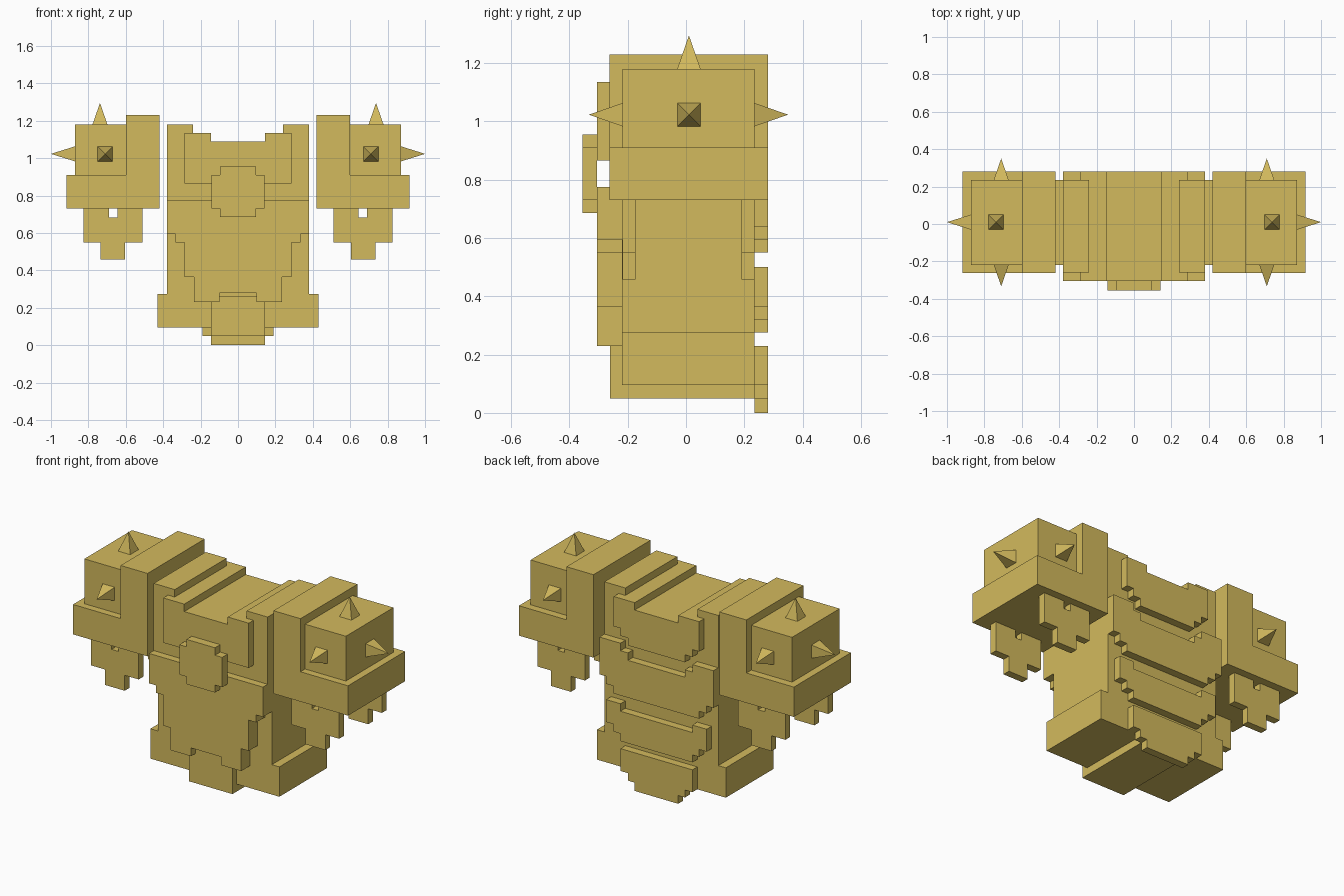
import bpy, bmesh, math
from mathutils import Matrix, Vector

if "Cube" in bpy.data.objects:
    bpy.data.objects.remove(bpy.data.objects["Cube"], do_unlink=True)

gold = bpy.data.materials.new("gold")
gold.use_nodes = True
GOLD = (0.65, 0.49, 0.11, 1.0)
gold.diffuse_color = GOLD
gold.node_tree.nodes["Principled BSDF"].inputs["Base Color"].default_value = GOLD


def finish(name, bm):
    bmesh.ops.recalc_face_normals(bm, faces=bm.faces)
    mesh = bpy.data.meshes.new(name)
    bm.to_mesh(mesh)
    bm.free()
    mesh.materials.append(gold)
    obj = bpy.data.objects.new(name, mesh)
    bpy.context.collection.objects.link(obj)


def prism(name, outline, y0, y1):
    """Extrude an (x, z) outline from y0 to y1."""
    bm = bmesh.new()
    face = bm.faces.new([bm.verts.new((x, y0, z)) for x, z in outline])
    ext = bmesh.ops.extrude_face_region(bm, geom=[face])
    verts = [v for v in ext["geom"] if isinstance(v, bmesh.types.BMVert)]
    bmesh.ops.translate(bm, verts=verts, vec=(0, y1 - y0, 0))
    finish(name, bm)


def plate(name, half, y0, y1):
    """Symmetric prism from the +x half of its outline, top to bottom."""
    prism(name, half + [(-x, z) for x, z in reversed(half)], y0, y1)


def spike(name, base, tip):
    """Four-sided spike from base centre to tip."""
    base, tip = Vector(base), Vector(tip)
    d = tip - base
    place = (Matrix.Translation((base + tip) / 2)
             @ d.to_track_quat('Z', 'Y').to_matrix().to_4x4()
             @ Matrix.Rotation(math.pi / 4, 4, 'Z'))
    bm = bmesh.new()
    bmesh.ops.create_cone(bm, cap_ends=True, segments=4, radius1=0.04 * math.sqrt(2),
                          radius2=0, depth=d.length, matrix=place)
    finish(name, bm)


# Torso core with the wider hip block
plate("torso", [(.38, .775), (.38, .275), (.43, .275), (.43, .095)], -.22, .235)
plate("crotch_block", [(.145, .26), (.145, .05)], -.26, .235)
plate("shoulder_straps", [(.24, 1.0), (.24, 1.18), (.38, 1.18), (.38, .775)], -.26, .235)

# Collar yoke: straight lower edge in front, stepped at the back
collar = [(.145, 1.09), (.145, 1.135), (.285, 1.135)]
plate("front_collar", collar + [(.285, .865)], -.305, .01)
plate("back_collar", collar + [(.285, .955), (.24, .955), (.24, .91), (.19, .91), (.19, .865)],
      .01, .282)

# Front chest plate and emblem boss
plate("chest_plate", [(.38, .775), (.38, .595), (.335, .595), (.335, .55), (.285, .55),
                      (.285, .365), (.235, .365), (.235, .23), (.1, .23), (.1, .28)],
      -.305, -.22)
plate("chest_boss", [(.095, .955), (.095, .91), (.143, .91), (.143, .73),
                     (.095, .73), (.095, .685)], -.355, -.305)

# Back plates, top to bottom
plate("upper_back_plate", [(.19, .775), (.19, .82), (.24, .82), (.24, .865), (.38, .865),
                           (.38, .64), (.335, .64), (.335, .595), (.285, .595), (.285, .55)],
      .235, .282)
plate("middle_back_plate", [(.24, .455), (.24, .5), (.335, .5), (.335, .365), (.285, .365),
                            (.285, .32), (.24, .32), (.24, .275)], .235, .282)
plate("lower_back_plate", [(.24, .23), (.24, .095), (.19, .095), (.19, .05),
                           (.145, .05), (.145, 0)], .235, .282)

# Shoulder guards, arm plates and spikes
guard = [(.42, 1.23), (.6, 1.23), (.6, .91), (.917, .91), (.917, .73), (.42, .73)]
cap = [(.6, 1.18), (.872, 1.18), (.872, .91), (.6, .91)]
arm = [(.51, .73), (.51, .55), (.603, .55), (.603, .457), (.735, .457), (.735, .55),
       (.827, .55), (.827, .73), (.69, .73), (.69, .683), (.645, .683), (.645, .73)]
for side, s in (("left", 1), ("right", -1)):
    def flip(pts):
        return [(s * x, z) for x, z in pts]
    prism(side + "_shoulder_guard", flip(guard), -.262, .282)
    prism(side + "_shoulder_cap", flip(cap), -.218, .235)
    prism(side + "_front_arm_plate", flip(arm), -.218, -.173)
    prism(side + "_back_arm_plate", flip(arm), .19, .235)
    spike(side + "_top_spike", (s * .738, .01, 1.18), (s * .738, .01, 1.295))
    spike(side + "_outer_spike", (s * .872, .01, 1.023), (s, .01, 1.023))
    spike(side + "_front_spike", (s * .71, -.218, 1.023), (s * .71, -.333, 1.023))
    spike(side + "_back_spike", (s * .71, .235, 1.023), (s * .71, .35, 1.023))
